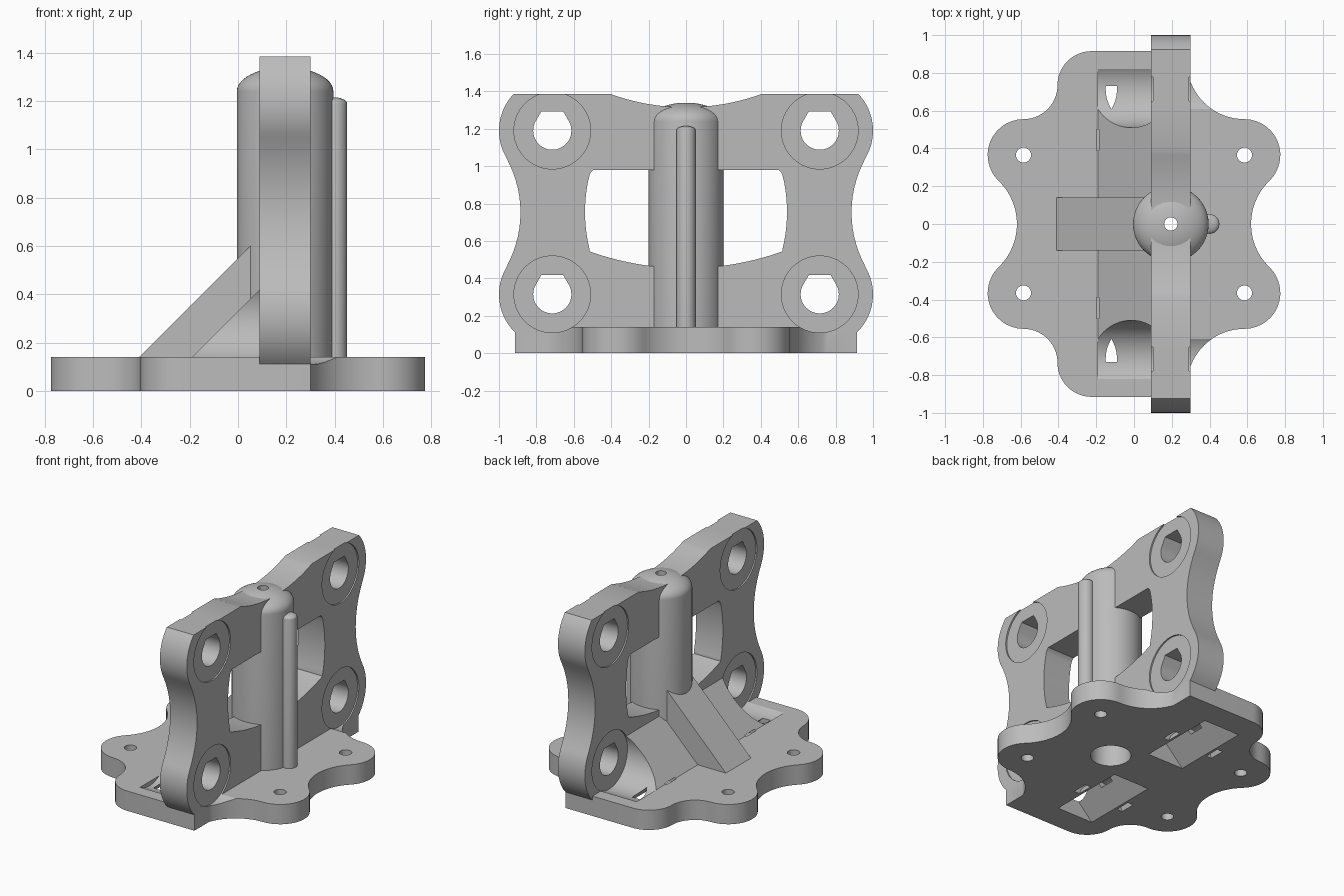
import bpy, bmesh
from math import sin, cos, pi, radians, sqrt, atan2
from mathutils import Matrix

cube = bpy.data.objects.get("Cube")
if cube:
    bpy.data.objects.remove(cube, do_unlink=True)

gray = bpy.data.materials.new("light_gray")
gray.use_nodes = True
COLOR = (0.5, 0.5, 0.5, 1)
gray.diffuse_color = COLOR
gray.node_tree.nodes["Principled BSDF"].inputs["Base Color"].default_value = COLOR


def arc(cx, cy, r, a0, a1, n=14):
    """Points on an arc, angles in degrees."""
    angles = [radians(a0 + (a1 - a0) * i / n) for i in range(n + 1)]
    return [(cx + r * cos(a), cy + r * sin(a)) for a in angles]


def finish(bm, name):
    bmesh.ops.remove_doubles(bm, verts=bm.verts, dist=1e-5)
    bmesh.ops.recalc_face_normals(bm, faces=bm.faces)
    mesh = bpy.data.meshes.new(name)
    bm.to_mesh(mesh)
    bm.free()
    mesh.materials.append(gray)
    ob = bpy.data.objects.new(name, mesh)
    bpy.context.collection.objects.link(ob)
    return ob


def prism(name, pts, axis, a, b):
    """Extrude a flat outline along an axis from a to b."""
    place = {"x": lambda u, v, w: (w, u, v),
             "y": lambda u, v, w: (u, w, v),
             "z": lambda u, v, w: (u, v, w)}[axis]
    bm = bmesh.new()
    low = [bm.verts.new(place(u, v, a)) for u, v in pts]
    high = [bm.verts.new(place(u, v, b)) for u, v in pts]
    bm.faces.new(low)
    bm.faces.new(high)
    for i in range(len(pts)):
        j = (i + 1) % len(pts)
        bm.faces.new((low[i], low[j], high[j], high[i]))
    return finish(bm, name)


def lathe(name, profile, x, steps=64):
    """Revolve a (radius, z) profile around a vertical axis at x."""
    bm = bmesh.new()
    vs = [bm.verts.new((r, 0, z)) for r, z in profile]
    es = [bm.edges.new(p) for p in zip(vs, vs[1:])]
    bmesh.ops.spin(bm, geom=vs + es, cent=(0, 0, 0), axis=(0, 0, 1),
                   angle=2 * pi, steps=steps)
    bmesh.ops.transform(bm, matrix=Matrix.Translation((x, 0, 0)), verts=bm.verts)
    return finish(bm, name)


def cut(ob, cutters):
    for c in cutters:
        m = ob.modifiers.new("cut", "BOOLEAN")
        m.operation, m.solver, m.object = "DIFFERENCE", "EXACT", c
    dg = bpy.context.evaluated_depsgraph_get()
    mesh = bpy.data.meshes.new_from_object(ob.evaluated_get(dg))
    ob.modifiers.clear()
    ob.data = mesh


# Shared dimensions
TOP = 0.14                   # top of base
PX, PR = 0.195, 0.2          # pillar axis and radius
X0, X1 = 0.09, 0.30          # upright plate
HY, HZ = 0.715, (0.315, 1.19)  # plate holes
LR = 0.285                   # plate lobe radius
MID = sum(HZ) / 2

# Base outline with lobes
half = (arc(0.937, 0, 0.317, 180, 134) + arc(0.585, 0.365, 0.19, -46, 90)[1:]
        + arc(0.585, 0.86, 0.305, 270, 201)[1:] + [(X1, 0.915)]
        + arc(-0.225, 0.735, 0.18, 90, 180) + arc(-0.585, 0.735, 0.18, 0, -90)[1:]
        + arc(-0.585, 0.365, 0.19, 90, 226)[1:] + arc(-0.937, 0, 0.317, 46, 0)[1:])
outline = half + [(x, -y) for x, y in reversed(half[1:-1])]
base = prism("base", outline, "z", 0, TOP)

# Upright plate outline: lobed sides and a sagging top edge
waist_r = 0.594
waist_y = 0.885 + waist_r
t = 180 - atan2(MID - HZ[0], waist_y - HY) * 180 / pi
corner = atan2(0.195, sqrt(LR ** 2 - 0.195 ** 2)) * 180 / pi
low_corner = atan2(0.205, sqrt(LR ** 2 - 0.205 ** 2)) * 180 / pi
side = (arc(HY, HZ[0], LR, -low_corner, 180 - t)
        + arc(waist_y, MID, waist_r, 360 - t, t)[1:-1]
        + arc(HY, HZ[1], LR, t - 180, corner))
sag = arc(0, 2.495, 1.18, 289.8, 250.2, 20)
plate = prism("upright_plate", side + sag + [(-y, z) for y, z in reversed(side)],
              "x", X0, X1)

# Pillar, side rod, brace and wedge
dome = [(PR * cos(a), 1.24 + 0.1 * sin(a)) for a in [i * pi / 24 for i in range(13)]]
pillar = lathe("pillar", [(0, 0.1), (PR, 0.1)] + dome, PX)
ROD = 0.052
tip = [(ROD * cos(a), 1.19 + 0.025 * sin(a)) for a in [i * pi / 12 for i in range(7)]]
rod = lathe("side_rod", [(0, 0.1), (ROD, 0.1)] + tip, 0.4, 32)
brace = prism("brace", [(-0.41, TOP), (-0.41, 0.12), (0.052, 0.12), (0.052, 0.602)],
              "y", -0.14, 0.14)
wedge = prism("wedge", [(-0.19, TOP), (-0.19, 0.1), (0.095, 0.1), (0.095, 0.425)],
              "y", -0.81, 0.81)

# Cutters
bore = lathe("bore_cutter", [(0, -0.1), (0.13, -0.1), (0.13, 1.2), (0.035, 1.25),
                             (0.035, 1.5), (0, 1.5)], PX)
screws, holes, bosses, windows, hollows = [], [], [], [], []
for s in (1, -1):
    for x in (0.585, -0.585):
        screws.append(prism("screw_cutter", arc(x, s * 0.365, 0.04, 0, 345, 23),
                            "z", -0.1, 0.3))
    for z in HZ:
        # flat-topped bolt hole
        pts = arc(s * HY, z, 0.102, 150, 390, 32)
        pts += [(s * HY + 0.059, z + 0.102), (s * HY - 0.059, z + 0.102)]
        holes.append(prism("hole_cutter", pts, "x", 0, 0.5))
        ring = arc(s * HY, z, 0.205, 0, 354.375, 63)
        bosses.append(prism("seat_cutter_right", ring, "x", X1 - 0.01, 0.8))
        bosses.append(prism("seat_cutter_left", ring, "x", -0.19, X0 + 0.01))
    pts = ([(0.1, 0.98), (0.495, 0.98), (0.51, 0.965)]
           + arc(-0.28, 0.755, 0.82, 14, -14)
           + [(0.515, 0.545)] + arc(0, 1.985, 1.53, 289.2, 273.8))
    windows.append(prism("window_cutter", [(s * y, z) for y, z in pts], "x", 0, 0.5))
    # tent hollow under the wedge and the curved strap channel over it
    hollows.append(prism("hollow_cutter", [(-0.28, -0.02), (0.04, -0.02), (-0.12, TOP)],
                         "y", s * 0.17, s * 0.73))
    strap = (arc(-0.12, -0.05, 0.206, 0, 180, 32) + arc(-0.12, -0.05, 0.165, 180, 0, 32))
    hollows.append(prism("strap_cutter", strap, "y", s * 0.39, s * 0.5))

seats_low = [b for i, b in enumerate(bosses) if i % 4 < 2]
cut(base, [bore] + screws + seats_low + hollows)
cut(wedge, [bore] + seats_low + hollows)
cut(plate, [bore] + holes + bosses + windows)
cut(pillar, [bore])

for c in [bore] + screws + holes + bosses + windows + hollows:
    bpy.data.objects.remove(c, do_unlink=True)

# Smooth curved walls, keep edges crisp
bpy.ops.object.select_all(action="DESELECT")
for ob in (base, plate, pillar, rod, brace, wedge):
    ob.select_set(True)
bpy.context.view_layer.objects.active = base
bpy.ops.object.shade_smooth_by_angle(angle=radians(30))
